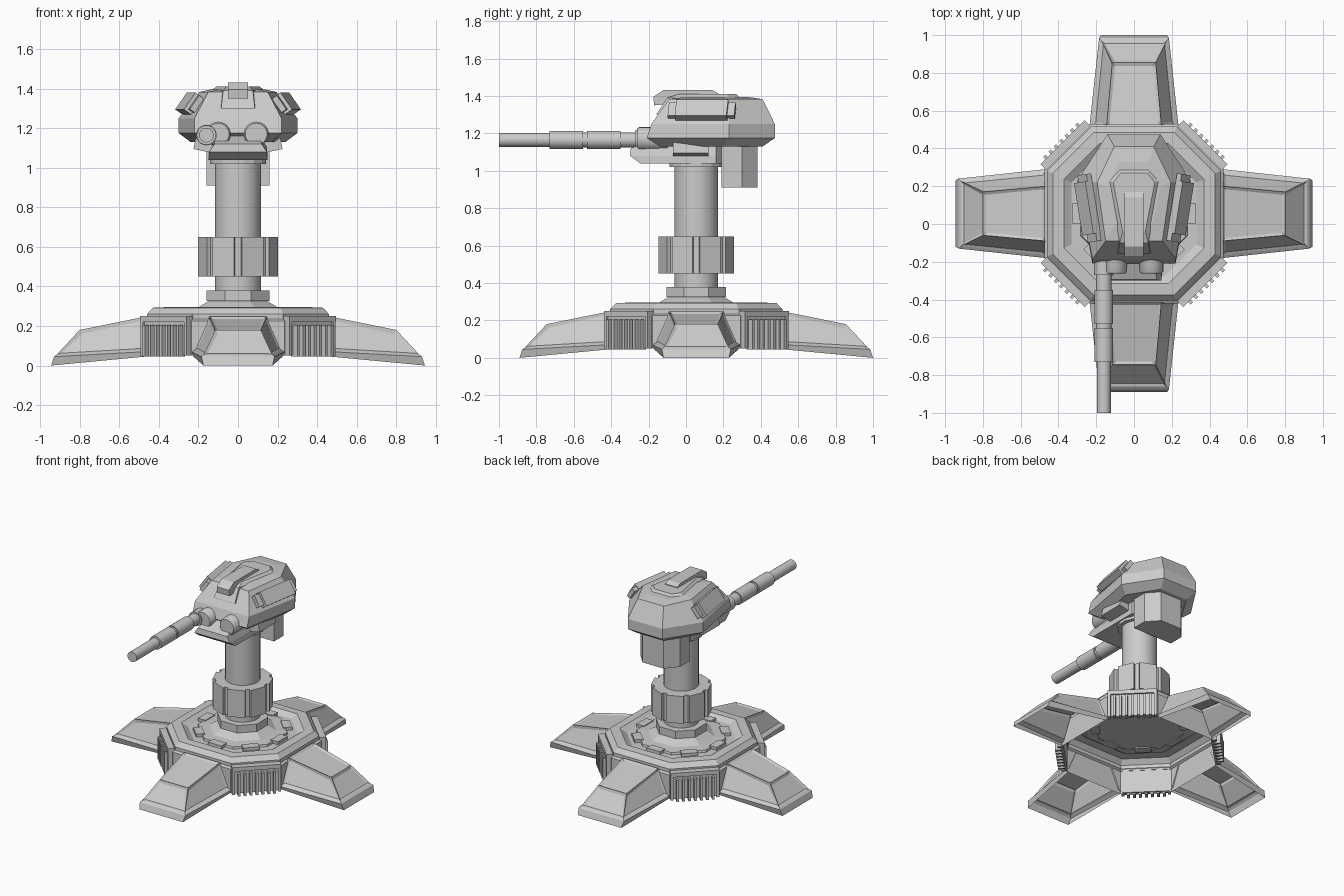
import bpy, bmesh
from math import pi, sin, cos, radians
from mathutils import Matrix, Vector

if "Cube" in bpy.data.objects:
    bpy.data.objects.remove(bpy.data.objects["Cube"])

CY = 0.055          # y of the pedestal axis
AXIS = Matrix.Translation((0, CY, 0))


def loft(name, loops, bottom=True, top=True, wrap=True, mat=None, smooth=False, panel=None):
    """Skin a stack of equal-length loops; panel=(width, depth, first face) insets faces."""
    bm = bmesh.new()
    rings = [[bm.verts.new(p) for p in lp] for lp in loops]
    n = len(rings[0])
    faces = []
    for a, b in zip(rings, rings[1:]):
        for i in range(n if wrap else n - 1):
            j = (i + 1) % n
            faces.append(bm.faces.new((a[i], a[j], b[j], b[i])))
    if top:
        faces.append(bm.faces.new(rings[-1]))
    if bottom:
        faces.append(bm.faces.new(rings[0][::-1]))
    bm.normal_update()
    if panel:
        bmesh.ops.inset_individual(bm, faces=faces[panel[2]:], thickness=panel[0], depth=panel[1])
    if mat:
        bm.transform(mat)
    if bottom and top:
        bmesh.ops.recalc_face_normals(bm, faces=bm.faces[:])
    me = bpy.data.meshes.new(name)
    bm.to_mesh(me)
    bm.free()
    if smooth:
        me.shade_smooth()
        me.set_sharp_from_angle(angle=radians(35))
    ob = bpy.data.objects.new(name, me)
    bpy.context.collection.objects.link(ob)
    return ob


def ring(r, z, n=32, off=0.0):
    return [(r * cos(2 * pi * (i + off) / n), r * sin(2 * pi * (i + off) / n), z) for i in range(n)]


def octagon(a, z, k=0.495):
    b = a * k
    return [(a, -b, z), (a, b, z), (b, a, z), (-b, a, z), (-a, b, z), (-a, -b, z), (-b, -a, z), (b, -a, z)]


def box(name, center, size, mat=None, rot=None):
    x, y, z = (s / 2 for s in size)
    m = (mat or Matrix()) @ Matrix.Translation(center) @ (rot or Matrix())
    return loft(name, [[(-x, -y, h), (x, -y, h), (x, y, h), (-x, y, h)] for h in (-z, z)], mat=m)


def prism(name, yz, hw):
    """Side profile in y/z extruded across x."""
    return loft(name, [[(x, y, z) for y, z in yz] for x in (-hw, hw)])


def tube(name, x, z, steps, n=24):
    """Round part along y; steps are (y, radius)."""
    return loft(name, [[(x + px, y, z + pz) for px, pz, _ in ring(r, 0, n)] for y, r in steps], smooth=True)


def mirrored(half, z):
    """Symmetric outline from right-hand (x, y) points, front to back."""
    return [(x, y, z) for x, y in half] + [(-x, y, z) for x, y in half[::-1]]


# Base shell, open underneath, with a stepped rim and recessed deck
loft("base_shell", [octagon(a, z) for a, z in (
    (.475, .05), (.475, .225), (.46, .235), (.46, .26), (.43, .292), (.37, .295),
    (.33, .268), (.27, .268))], bottom=False, mat=AXIS)

# Turntable plate, its lugs and the collar cone
loft("turntable", [octagon(a, z, .4142) for a, z in (
    (.285, .262), (.28, .283), (.21, .288), (.15, .325), (.16, .325), (.16, .38), (.11, .38))],
    bottom=False, mat=AXIS)
for i in range(8):
    r = Matrix.Rotation(i * pi / 4, 4, 'Z')
    box("deck_lug", (.295, 0, .275), (.06, .11, .03), AXIS @ r)

# Four legs: open shells with recessed panels
def leg_ring(x0, w0, z0, x1, w1, z1):
    return [(x0, -w0, z0), (x1, -w1, z1), (x1, w1, z1), (x0, w0, z0)]

for i, side in enumerate(("right", "back", "left", "front")):
    m = AXIS @ Matrix.Rotation(i * pi / 2, 4, 'Z')
    loft(side + "_leg", [
        leg_ring(.47, .225, .045, .945, .175, .0),
        leg_ring(.47, .235, .07, .93, .185, .045),
        leg_ring(.47, .22, .078, .915, .172, .057),
        leg_ring(.47, .145, .247, .80, .115, .18)],
        bottom=False, wrap=False, mat=m, panel=(.022, -.009, 6))
    # Vent on the diagonal face next to each leg
    v = AXIS @ Matrix.Rotation(pi / 4 + i * pi / 2, 4, 'Z')
    box("vent_plate", (.507, 0, .14), (.03, .31, .17), v)
    box("vent_hood", (.512, 0, .235), (.045, .33, .03), v)
    for s in (-1, 1):
        box("vent_side", (.515, s * .155, .14), (.035, .02, .18), v)
    for k in range(7):
        box("vent_fin", (.53, (k - 3) * .04, .125), (.045, .017, .16), v)

# Column, neck ring and mid clamp
loft("column", [ring(.117, .3), ring(.117, 1.06)], mat=AXIS, smooth=True)
loft("neck_ring", [ring(.145, 1.02, 16, .5), ring(.145, 1.06, 16, .5)], mat=AXIS)
clamp = []
for i in range(8):
    for da, r in ((-17, .203), (17, .203), (18, .183), (27, .183)):
        a = radians(45 * i + 22.5 + da)
        clamp.append((r * cos(a), r * sin(a)))
loft("column_clamp", [[(x, y, z) for x, y in clamp] for z in (.45, .65)], mat=AXIS)

# Turret head
loft("turret_head", [
    mirrored([(.17, -.14), (.24, .2), (.11, .41)], 1.13),
    mirrored([(.22, -.21), (.3, .23), (.14, .475)], 1.175),
    mirrored([(.22, -.185), (.3, .23), (.14, .475)], 1.25),
    mirrored([(.15, -.09), (.195, .22), (.105, .41)], 1.383),
    mirrored([(.10, .0), (.14, .2), (.08, .33)], 1.395)])

# Raised roof plate and sight bar
loft("roof_plate", [
    mirrored([(.085, -.16), (.145, .23), (.09, .30)], 1.30),
    mirrored([(.075, -.10), (.135, .23), (.08, .29)], 1.39),
    mirrored([(.06, -.04), (.11, .22), (.07, .27)], 1.41)])
prism("sight_bar", [(-.17, 1.35), (.17, 1.38), (.17, 1.415), (.14, 1.432), (-.12, 1.432), (-.175, 1.395)], .05)

# Angled side pods, with a backing plate, and trunnion blocks
for s, side in ((1, "right"), (-1, "left")):
    rot = Matrix.Rotation(s * radians(-9), 4, 'Z') @ Matrix.Rotation(s * radians(-35), 4, 'Y')
    box(side + "_pod", (s * .248, .085, 1.325), (.045, .28, .105), rot=rot)
    box(side + "_pod_backing", (s * .236, .085, 1.322), (.03, .36, .085), rot=rot)
    box(side + "_trunnion", (s * .165, .025, 1.115), (.11, .19, .065),
        rot=Matrix.Rotation(s * radians(-12), 4, 'Y'))

# Cradle and chin under the head
loft("cradle", [
    mirrored([(.15, -.245), (.15, .16), (.11, .19)], 1.04),
    mirrored([(.145, -.30), (.15, .16), (.11, .19)], 1.08),
    mirrored([(.12, -.295), (.15, .16), (.11, .19)], 1.12),
    mirrored([(.11, -.2), (.15, .16), (.11, .19)], 1.16)])

# Rear counterweight box
loft("rear_box", [mirrored([(.16, .19), (.16, .30), (.085, .383)], z) for z in (.91, 1.17)])

# Barrel with sleeves, and the two front sockets
tube("barrel", -.16, 1.165, [
    (-1, .037), (-.73, .037), (-.73, .049), (-.55, .049), (-.55, .041), (-.53, .041),
    (-.53, .049), (-.35, .049), (-.35, .041), (-.27, .041), (-.27, .052), (-.1, .052)])
for x, name in ((-.1, "left_socket"), (.092, "right_socket")):
    tube(name, x, 1.17, [(-.262, .055), (-.25, .063), (-.1, .063)])
